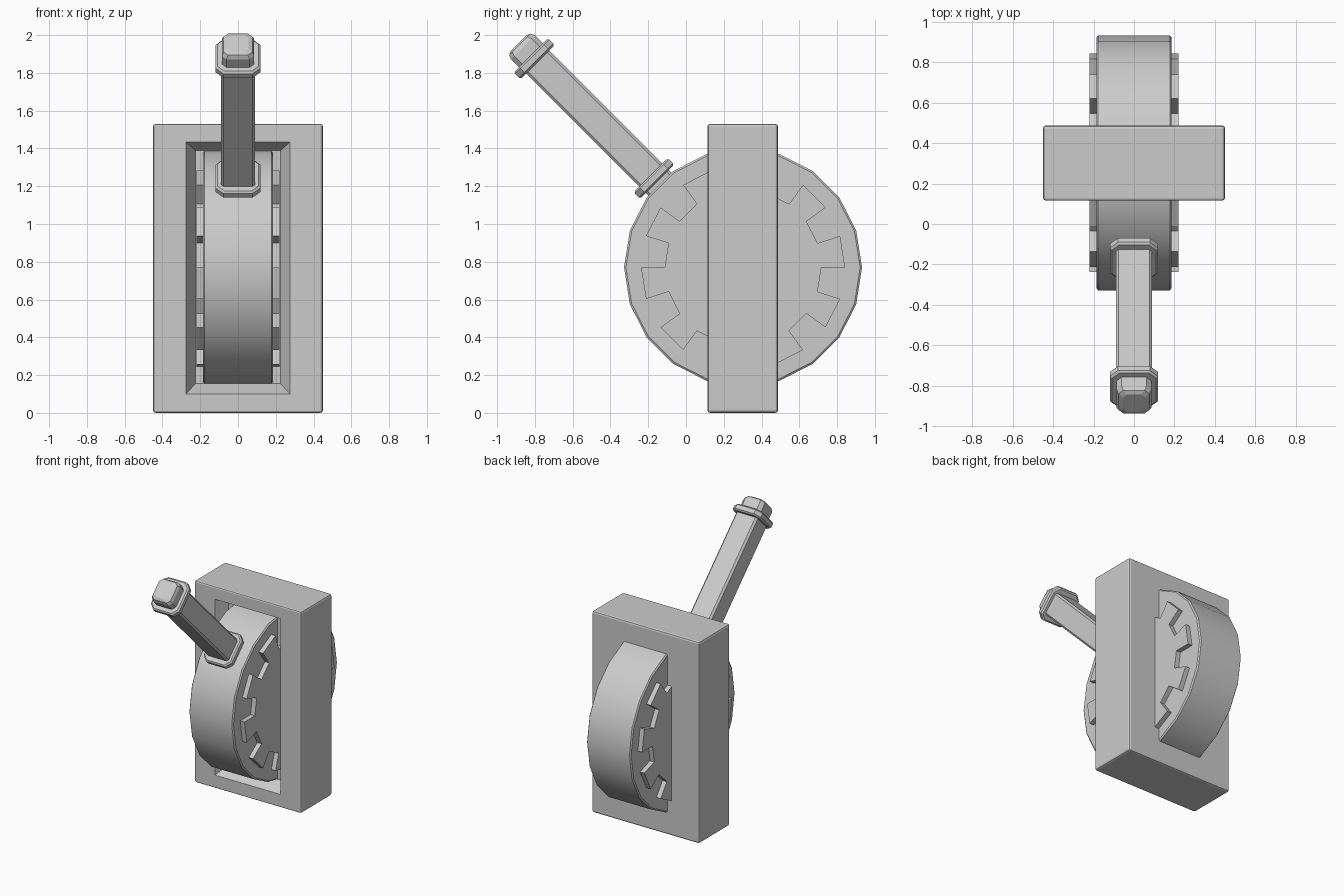
import bpy, bmesh
from math import sin, cos, radians
from mathutils import Matrix

if "Cube" in bpy.data.objects:
    bpy.data.objects.remove(bpy.data.objects["Cube"])

HUB = Matrix.Translation((0, 0.302, 0.77))            # wheel centre
LEVER = HUB @ Matrix.Rotation(radians(45), 4, 'X')    # local z runs along the lever


def loft(name, rings, matrix=Matrix(), bevel=0.0, smooth=True):
    """Bridge equal-length rings of points and cap both ends."""
    bm = bmesh.new()
    loops = [[bm.verts.new(matrix @ Matrix.Translation(p).translation) for p in r] for r in rings]
    for a, b in zip(loops, loops[1:]):
        n = len(a)
        for i in range(n):
            j = (i + 1) % n
            bm.faces.new((a[i], a[j], b[j], b[i]))
    bm.faces.new(loops[0][::-1])
    bm.faces.new(loops[-1])
    bmesh.ops.recalc_face_normals(bm, faces=bm.faces)
    mesh = bpy.data.meshes.new(name)
    bm.to_mesh(mesh)
    bm.free()
    ob = bpy.data.objects.new(name, mesh)
    bpy.context.collection.objects.link(ob)
    if bevel:
        m = ob.modifiers.new("Bevel", 'BEVEL')
        m.width, m.segments = bevel, 2
        m.limit_method, m.angle_limit = 'ANGLE', radians(80)
    if smooth:
        bpy.ops.object.select_all(action='DESELECT')
        ob.select_set(True)
        bpy.context.view_layer.objects.active = ob
        bpy.ops.object.shade_smooth_by_angle(angle=radians(30))
    return ob


def rect(y, hx, z0, z1):
    return [(-hx, y, z0), (hx, y, z0), (hx, y, z1), (-hx, y, z1)]


def octagon(s, hx, hy, c):
    """Rectangle with corners cut by c, at distance s along the lever."""
    return [(hx, -hy + c, s), (hx, hy - c, s), (hx - c, hy, s), (c - hx, hy, s),
            (-hx, hy - c, s), (-hx, c - hy, s), (c - hx, -hy, s), (hx - c, -hy, s)]


def polar(x, r, deg):
    return (x, r * cos(radians(deg)), r * sin(radians(deg)))


# Frame: solid block with a sloped recess in the front
loft("frame", [rect(0.487, 0.45, 0, 1.53), rect(0.115, 0.45, 0, 1.53),
               rect(0.115, 0.275, 0.10, 1.435), rect(0.21, 0.225, 0.155, 1.388)],
     bevel=0.014, smooth=False)

# Wheel: 20 sides with a slim rim chamfer
loft("wheel", [[polar(x, r, 18 * i) for i in range(20)]
               for x, r in ((-0.185, 0.62), (-0.177, 0.63), (0.177, 0.63), (0.185, 0.62))], HUB)

# Toothed plates on both sides of the wheel
for side, name in ((-1, "left_gear"), (1, "right_gear")):
    rings = []
    for x in (0.17, 0.221):
        ring = []
        for i in range(10):
            a = 36 * i
            ring += [polar(side * x, 0.415, a), polar(side * x, 0.54, a),
                     polar(side * x, 0.54, a + 18), polar(side * x, 0.415, a + 18)]
        rings.append(ring)
    loft(name, rings, HUB, smooth=False)

# Lever shaft
loft("lever_shaft", [octagon(s, 0.09, 0.086, 0.014) for s in (0.58, 1.57)], LEVER, smooth=False)

# Collars at the base and the top of the shaft
for name, s in (("base_collar", 0.667), ("top_collar", 1.563)):
    loft(name, [octagon(s + ds, 0.118 - d, 0.128 - d, 0.04 - d / 2)
                for ds, d in ((-0.025, 0.01), (-0.015, 0), (0.015, 0), (0.025, 0.01))],
         LEVER, smooth=False)

# Rounded grip tip
loft("lever_tip", [octagon(1.56, 0.086, 0.09, 0.025), octagon(1.648, 0.086, 0.09, 0.025),
                   octagon(1.67, 0.076, 0.08, 0.023), octagon(1.68, 0.055, 0.06, 0.02)],
     LEVER, smooth=False)
